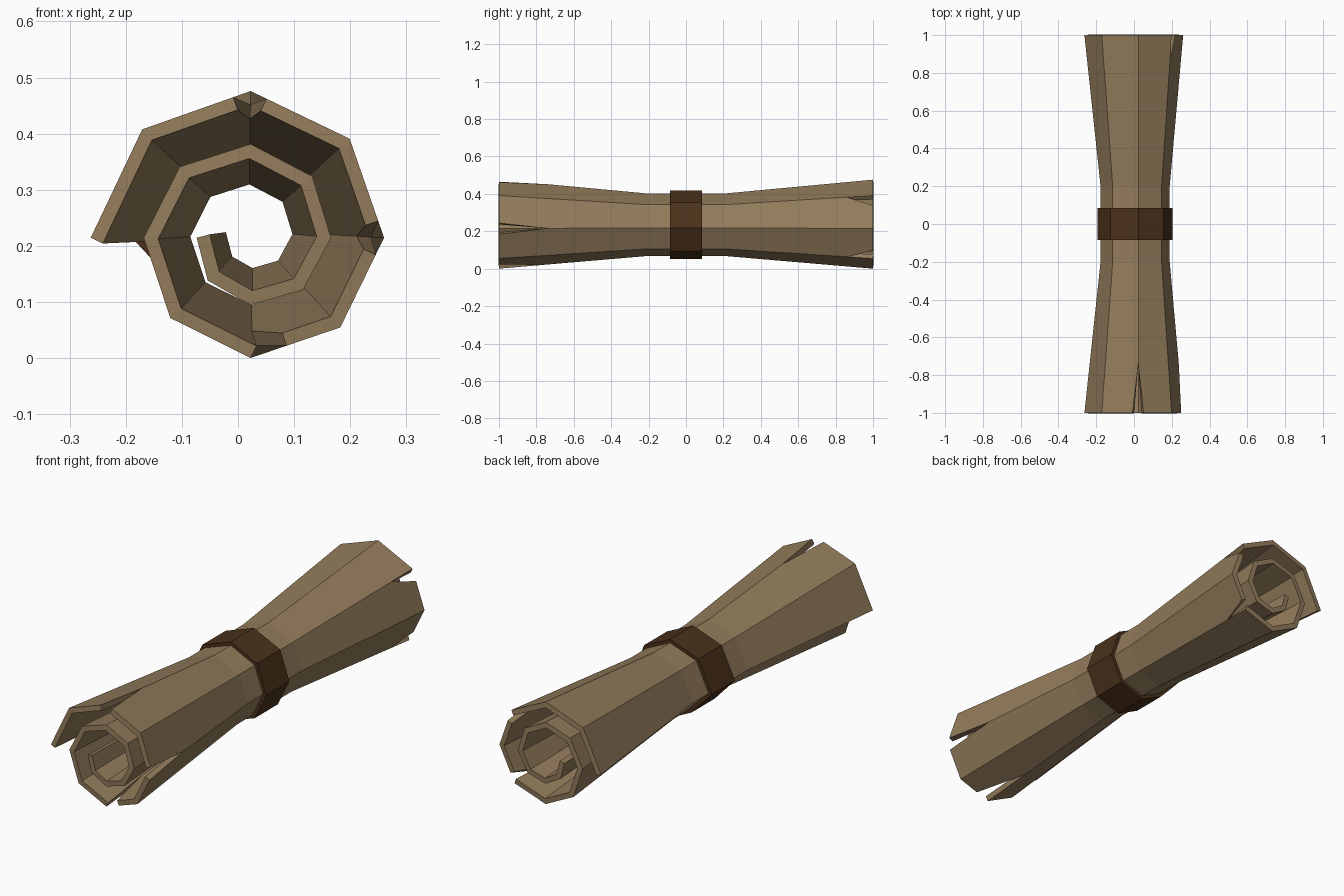
import bpy, bmesh, math
from mathutils import Vector

if "Cube" in bpy.data.objects:
    bpy.data.objects.remove(bpy.data.objects["Cube"])

CX, CZ = 0.0225, 0.2145


def material(name, rgb):
    m = bpy.data.materials.new(name)
    m.diffuse_color = (*rgb, 1)
    m.use_nodes = True
    m.node_tree.nodes["Principled BSDF"].inputs["Base Color"].default_value = m.diffuse_color
    return m


def corner(k, y, grow=0.0):
    """Spiral corner k (eight per turn), waisted towards the middle."""
    t = max(0.0, (abs(y) - 0.2) / 0.8)
    scale = 0.7 + 0.3 * t
    r = (0.285 - 0.0118 * k) * scale + grow
    a = math.pi - k * math.pi / 4
    return Vector((CX + r * math.cos(a), y, CZ + 0.004 * (1 - t) + r * math.sin(a)))


def point(s, y):
    k = min(int(math.floor(s)), 15)
    return corner(k, y).lerp(corner(k + 1, y), s - k)


def sheet_object(name, quads, thickness, mat):
    """Weld quads into a sheet and thicken it inwards."""
    bm = bmesh.new()
    for q in quads:
        bm.faces.new([bm.verts.new(p) for p in q])
    bmesh.ops.remove_doubles(bm, verts=bm.verts, dist=0.0001)
    me = bpy.data.meshes.new(name)
    bm.to_mesh(me)
    bm.free()
    me.materials.append(mat)
    ob = bpy.data.objects.new(name, me)
    bpy.context.collection.objects.link(ob)
    mod = ob.modifiers.new("thickness", "SOLIDIFY")
    mod.thickness = thickness
    mod.offset = -1
    mod.use_even_offset = True
    return ob


# Rolled sheet: tears open at a corner as (amount before, amount after)
tears = {-1: {2: (0.16, 0.16), 4: (0.17, 0.19), 6: (0.4, 0.0)},
         1: {3: (0.0, 0.3), 5: (0.27, 0.0)}}
rows = [-1, -0.74, -0.2, 0.2, 0.86, 1]
quads = []
for k in range(16):
    for y0, y1 in zip(rows, rows[1:]):
        def left(y):
            return point(k + tears.get(y, {}).get(k, (0, 0))[1], y)

        def right(y):
            return point(k + 1 - tears.get(y, {}).get(k + 1, (0, 0))[0], y)
        quads.append((left(y0), right(y0), right(y1), left(y1)))
sheet_object("rolled_sheet", quads, 0.024, material("parchment", (0.29, 0.2, 0.105)))

# Tie band: closed ring around the waist
W = 0.085
band = []
for k in range(8):
    n = (k + 1) % 8
    band.append((corner(k, -W, 0.016), corner(n, -W, 0.016),
                 corner(n, W, 0.016), corner(k, W, 0.016)))
sheet_object("tie_band", band, 0.018, material("leather", (0.07, 0.031, 0.011)))
